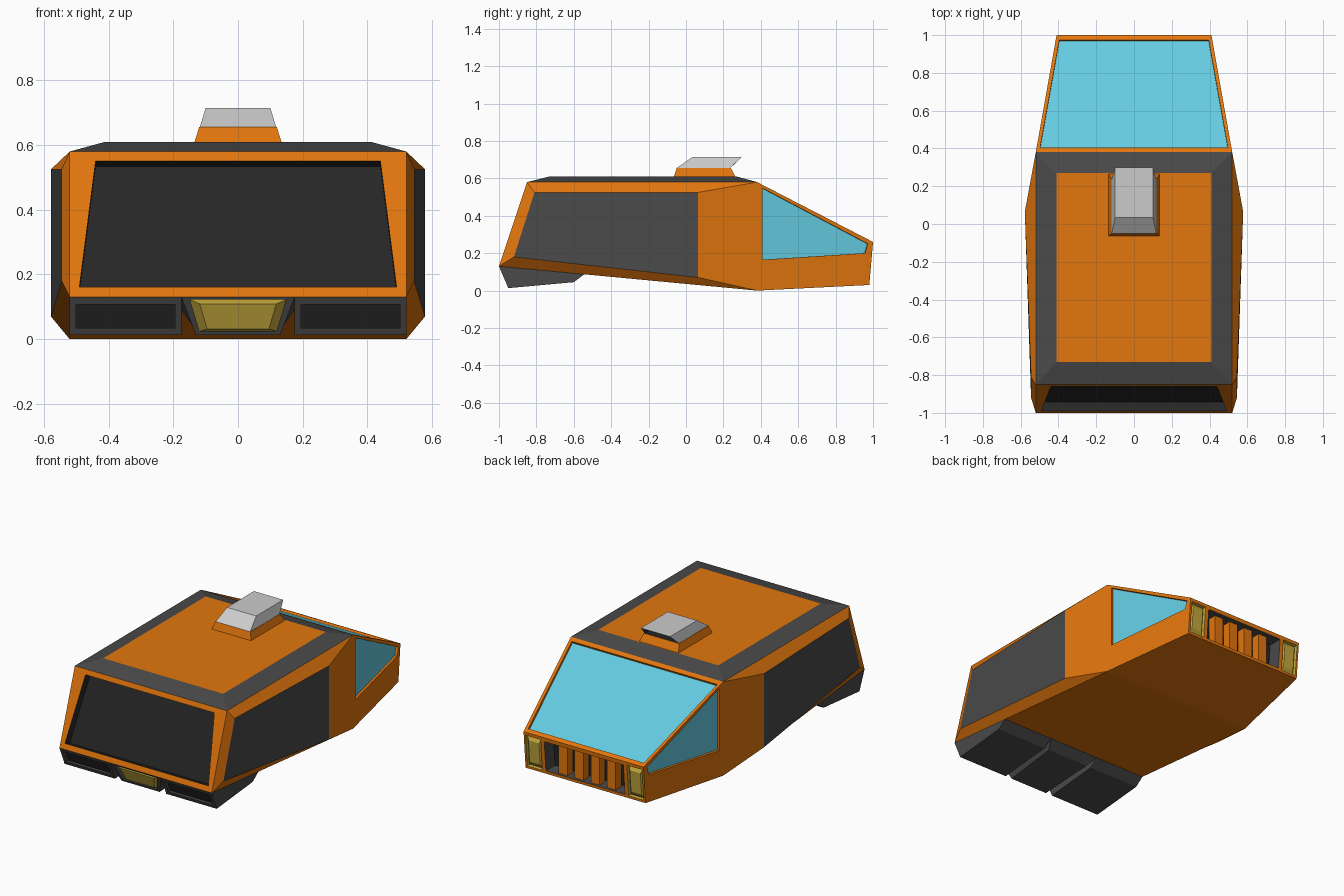
import bpy, bmesh
from mathutils import Vector

if "Cube" in bpy.data.objects:
    bpy.data.objects.remove(bpy.data.objects["Cube"])

COLOURS = {"orange": (.76, .18, .004), "dark_grey": (.068, .068, .068), "black": (.02, .02, .02),
           "glass_blue": (.13, .60, .76), "lamp_yellow": (.56, .40, .045), "light_grey": (.60, .60, .60)}
MATS = {}
for n, c in COLOURS.items():
    MATS[n] = bpy.data.materials.new(n)
    MATS[n].diffuse_color = (*c, 1)


class Part:
    """Collects coloured polygons and turns them into one flat-shaded object."""
    def __init__(self, name):
        self.name, self.polys = name, []

    def face(self, pts, mat):
        self.polys.append(([Vector(p) for p in pts], mat))

    def panel(self, outer, inner, rim, floor, wall=None, offset=(0, 0, 0), shrink=1.0):
        """Rim between two outlines, then an optional recess or bump, then its floor."""
        n = len(outer)
        inner = [Vector(p) for p in inner]
        mid = sum(inner, Vector()) / n
        deep = [mid + (p - mid) * shrink + Vector(offset) for p in inner]
        for i in range(n):
            j = (i + 1) % n
            self.face([outer[i], outer[j], inner[j], inner[i]], rim)
            if wall:
                self.face([inner[i], inner[j], deep[j], deep[i]], wall)
        self.face(deep if wall else inner, floor)
        return deep

    def build(self):
        bm = bmesh.new()
        used = list(dict.fromkeys(m for _, m in self.polys))
        for pts, m in self.polys:
            bm.faces.new([bm.verts.new(p) for p in pts]).material_index = used.index(m)
        bmesh.ops.remove_doubles(bm, verts=bm.verts, dist=1e-4)
        bmesh.ops.recalc_face_normals(bm, faces=bm.faces)
        me = bpy.data.meshes.new(self.name)
        bm.to_mesh(me)
        bm.free()
        for m in used:
            me.materials.append(MATS[m])
        ob = bpy.data.objects.new(self.name, me)
        bpy.context.collection.objects.link(ob)
        return ob


def rect(x0, x1, z0, z1, y_of_z, x2=None, x3=None):
    """Quad from its top edge (x0..x1) to its bottom edge (x2..x3), lying on a slope."""
    x2, x3 = x0 if x2 is None else x2, x1 if x3 is None else x3
    return [(x0, y_of_z(z1), z1), (x1, y_of_z(z1), z1), (x3, y_of_z(z0), z0), (x2, y_of_z(z0), z0)]


def box(name, x0, x1, y0, y1, z0, z1, mat):
    p = Part(name)
    a, b = ([(x0, y, z0), (x1, y, z0), (x1, y, z1), (x0, y, z1)] for y in (y0, y1))
    p.panel(a, b, mat, mat)
    p.face(a, mat)
    return p.build()


def tapered_lamp(name, outline, offset, shrink):
    """Truncated pyramid lens."""
    p = Part(name)
    p.panel(outline, outline, "lamp_yellow", "lamp_yellow", "lamp_yellow", offset, shrink)
    p.polys = [q for q in p.polys if len({tuple(v) for v in q[0]}) == len(q[0])]
    p.face(outline, "lamp_yellow")
    return p.build()


front = lambda z: -1 + (z - .13) / 3
nose = lambda z: .98 + .02 * (z - .03) / .23
screen = lambda y: .58 - .32 * (y - .38) / .62
cab_x = lambda y: .52 - .11 * (y - .38) / .62

# Hull: roof, front panel, windscreen and underside
hull = Part("hull")
hull.panel([(-.52, -.85, .58), (.52, -.85, .58), (.52, .38, .58), (-.52, .38, .58)],
           [(-.41, -.73, .61), (.41, -.73, .61), (.41, .27, .61), (-.41, .27, .61)],
           "dark_grey", "orange")
hull.panel(rect(-.52, .52, .13, .58, front), rect(-.44, .44, .162, .55, front, -.49, .49),
           "orange", "black", "black", (0, .047, -.016))
hull.panel([(-.52, .38, .58), (.52, .38, .58), (.41, 1, .26), (-.41, 1, .26)],
           [(-.497, .405, screen(.405)), (.497, .405, screen(.405)),
            (.395, .975, screen(.975)), (-.395, .975, screen(.975))],
           "orange", "glass_blue", "orange", (0, -.007, -.013))
hull.face([(-.52, -1, .13), (.52, -1, .13), (.52, .38, 0), (-.52, .38, 0)], "orange")
hull.face([(-.52, .38, 0), (.52, .38, 0), (.41, .98, .03), (-.41, .98, .03)], "orange")

# Nose: grille recess in the middle
hull.panel(rect(-.285, .285, .03, .26, nose), rect(-.27, .27, .048, .235, nose),
           "orange", "black", "dark_grey", (0, -.09, 0))

for s in (1, -1):
    # Bulged side with dark panel
    hull.panel([(s * .52, -.85, .58), (s * .52, .38, .58), (s * .52, .38, 0), (s * .52, -1, .13)],
               [(s * .545, -.81, .525), (s * .578, .065, .525), (s * .578, .065, .07), (s * .545, -.92, .18)],
               "orange", "dark_grey")
    # Cab side window
    win = [(.41, .547), (.972, .25), (.958, .2), (.41, .165)]
    hull.panel([(s * .52, .38, .58), (s * .41, 1, .26), (s * .41, .98, .03), (s * .52, .38, 0)],
               [(s * cab_x(y), y, z) for y, z in win],
               "orange", "glass_blue", "orange", (-s * .015, -.003, 0))
    # Headlamp recess and lens
    deep = hull.panel(rect(s * .41, s * .285, .03, .26, nose),
                      rect(s * .398, s * .295, .045, .24, nose),
                      "orange", "dark_grey", "lamp_yellow", (0, -.02, 0), .97)
    tapered_lamp("headlamp", deep, (0, .016, 0), .72)
hull.build()

# Grille bars
for i in range(4):
    x = (i - 1.5) * .11
    box("grille_bar", x - .03, x + .03, .91, .965, .045, .24, "orange")

# Lower units under the front: two vents and a central lamp housing
PROFILE = [(-1, .13), (-.95, .013), (-.6, .045), (-.54, .09)]


def lower_unit(name, x0, x1, taper, inset_top, inset_bottom, depth):
    p = Part(name)
    slope = lambda z: -.95 - .05 * (z - .013) / .117
    ring = []
    for y, z in PROFILE:
        t = taper * (.13 - z) / .117 if y < -.56 else 0
        ring.append(((x0 + t, y, z), (x1 - t, y, z)))
    outer = [ring[0][0], ring[0][1], ring[1][1], ring[1][0]]
    it = .02 + taper * .15
    ib = .02 + taper * .8
    deep = p.panel(outer, rect(x0 + it, x1 - it, inset_bottom, inset_top, slope, x0 + ib, x1 - ib),
                   "dark_grey", "black", "dark_grey", (0, depth, 0))
    for a, b in ((1, 2), (2, 3), (3, 0)):
        p.face([ring[a][0], ring[a][1], ring[b][1], ring[b][0]], "dark_grey")
    for k in (0, 1):
        p.face([r[k] for r in ring], "dark_grey")
    p.build()
    return deep


lower_unit("right_vent", .175, .52, 0, .108, .035, .02)
lower_unit("left_vent", -.52, -.175, 0, .108, .035, .02)
deep = lower_unit("lamp_housing", -.175, .175, .045, .122, .025, .03)
tapered_lamp("centre_lamp", [p * 1 for p in deep], (0, -.025, -.003), .8)

# Roof scoop: orange base, grey hood with a dark intake facing the nose
base = Part("scoop_base")
base.panel([(-.135, -.065, .608), (.135, -.065, .608), (.135, .265, .608), (-.135, .265, .608)],
           [(-.12, -.05, .655), (.12, -.05, .655), (.12, .24, .655), (-.12, .24, .655)],
           "orange", "orange")
base.build()

hood = Part("scoop_hood")
lo = [(-.118, -.05, .655), (.118, -.05, .655), (.118, .237, .655), (-.118, .237, .655)]
hi = [(-.1, .035, .715), (.1, .035, .715), (.1, .298, .715), (-.1, .298, .715)]
for i in (0, 1, 3):
    j = (i + 1) % 4
    hood.face([lo[i], lo[j], hi[j], hi[i]], "light_grey")
hood.face(hi, "light_grey")
hood.face(lo, "light_grey")
hood.panel([hi[3], hi[2], lo[2], lo[3]],
           [(-.092, .29, .706), (.092, .29, .706), (.105, .245, .663), (-.105, .245, .663)],
           "light_grey", "black", "black", (0, -.04, 0))
hood.build()

for m in bpy.data.materials:
    if m.users and not m.is_grease_pencil:
        m.use_nodes = True
        m.node_tree.nodes["Principled BSDF"].inputs["Base Color"].default_value = m.diffuse_color
